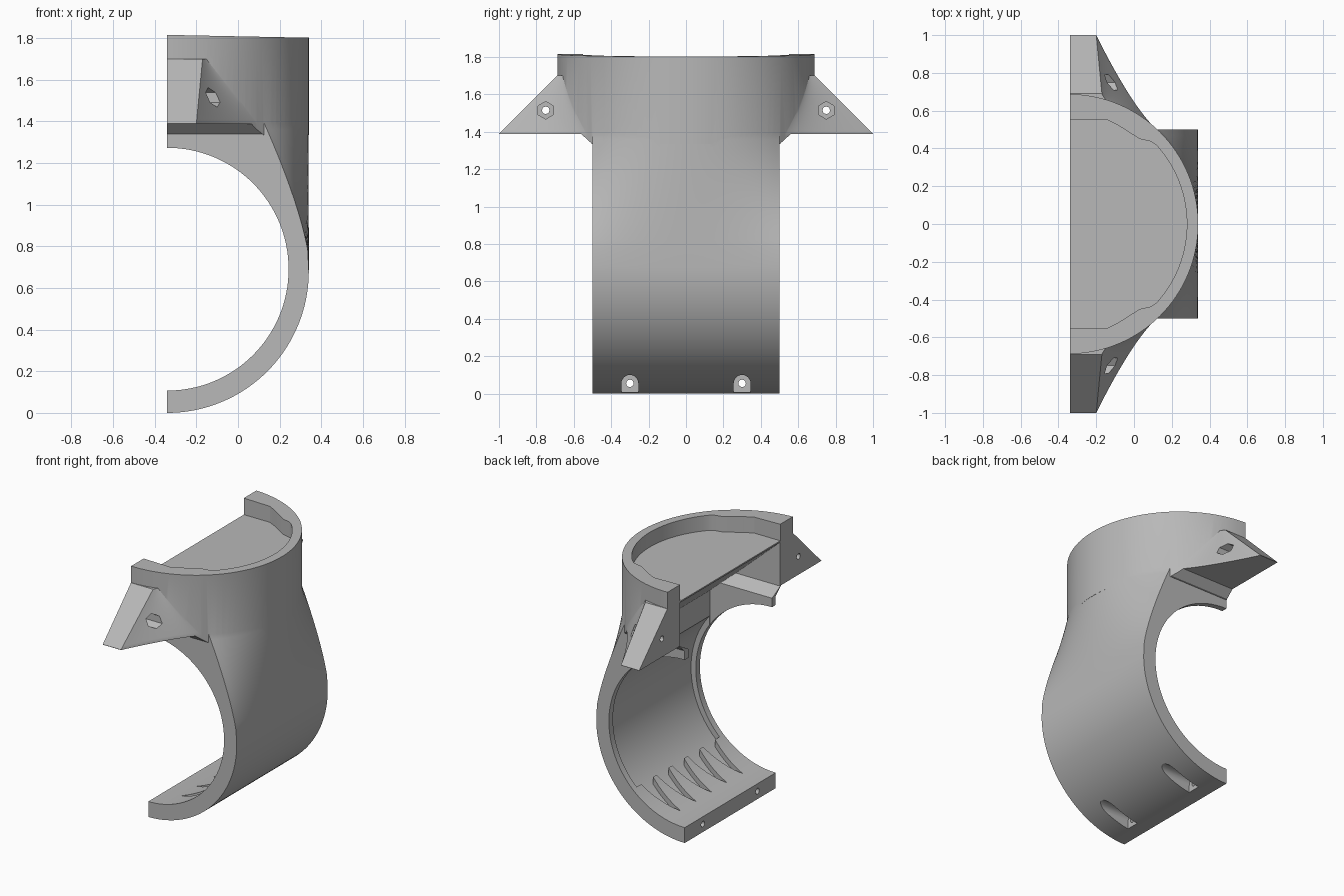
import bpy, bmesh
from math import sin, cos, pi, sqrt, radians

if "Cube" in bpy.data.objects:
    bpy.data.objects.remove(bpy.data.objects["Cube"])

CUT_X = -0.34          # flat face where the half clamp is split
R = 0.68               # outer radius of the lower tube
BORE_Z = 0.69
CUP_X, CUP_R = -0.348, 0.688

grey = bpy.data.materials.new("plain_grey")
grey.use_nodes = True
grey.diffuse_color = (0.48, 0.48, 0.48, 1)
grey.node_tree.nodes["Principled BSDF"].inputs["Base Color"].default_value = (0.48, 0.48, 0.48, 1)


def loft(name, rings):
    """Solid through a list of closed rings with equal point counts."""
    bm = bmesh.new()
    rows = [[bm.verts.new(p) for p in ring] for ring in rings]
    n = len(rows[0])
    for a, b in zip(rows, rows[1:]):
        for i in range(n):
            j = (i + 1) % n
            bm.faces.new((a[i], a[j], b[j], b[i]))
    bm.faces.new(rows[0])
    bm.faces.new(rows[-1])
    bmesh.ops.recalc_face_normals(bm, faces=bm.faces)
    mesh = bpy.data.meshes.new(name)
    bm.to_mesh(mesh)
    bm.free()
    ob = bpy.data.objects.new(name, mesh)
    bpy.context.collection.objects.link(ob)
    mesh.materials.append(grey)
    return ob


def prism(name, pts, axis, lo, hi):
    """Flat outline extruded along one axis."""
    place = {"x": lambda p, d: (d, p[0], p[1]),
             "y": lambda p, d: (p[0], d, p[1]),
             "z": lambda p, d: (p[0], p[1], d)}[axis]
    return loft(name, [[place(p, d) for p in pts] for d in (lo, hi)])


def circle(cx, cy, r, n, start=0.0):
    return [(cx + r * cos(start + 2 * pi * i / n), cy + r * sin(start + 2 * pi * i / n))
            for i in range(n)]


def combine(target, tool, op):
    """Apply a boolean; if one solver returns nothing, try the next."""
    before = target.data.copy()
    bpy.context.view_layer.objects.active = target
    for solver in ("EXACT", "MANIFOLD", "FLOAT"):
        mod = target.modifiers.new(op.lower(), "BOOLEAN")
        mod.operation, mod.solver, mod.object = op, solver, tool
        bpy.ops.object.modifier_apply(modifier=mod.name)
        if len(target.data.polygons):
            break
        target.data = before.copy()
    bpy.data.objects.remove(tool)


def cut(tool):
    combine(clamp, tool, "DIFFERENCE")


# Clamp body: rounded below, blending upward into the round cup
def body_ring(y):
    pts = [(-0.5, y, 0.0)]
    for i in range(33):
        a = pi / 2 * i / 32
        pts.append((CUT_X + R * sin(a), y, R - R * cos(a)))
    round_x = CUP_X + sqrt((CUP_R - 0.002) ** 2 - y * y)
    for i in range(1, 17):
        u = i / 16
        pts.append((0.34 + (round_x - 0.34) * u ** 1.35, y, 0.74 + 0.66 * u))
    return pts + [(round_x, y, 1.5), (-0.5, y, 1.5)]


clamp = loft("clamp_half", [body_ring(-0.5 + i / 32) for i in range(33)])

# Cup with a slightly sloping rim
cup = prism("cup", circle(CUP_X, 0, CUP_R, 128), "z", 1.335, 1.815)
for v in cup.data.vertices:
    if v.co.z > 1.5:
        v.co.z -= (v.co.x - CUT_X) * 0.02
combine(clamp, cup, "UNION")


# Flared ears: sloped flat end, concave flank fading into the cup wall
def ear_ring(s, z):
    k = max(0.0, (z - 1.39) / 0.31)
    tip = (-0.2 + 0.03 * k, 1 - 0.31 * k)
    a = radians(47 + 26 * k)
    r = CUP_R - 0.003
    end = (CUP_X + r * cos(a), r * sin(a))
    d = 0.005 + 0.175 * (1 - k)
    mid = (end[0] - d * sin(a), end[1] + d * cos(a))
    ring = [(-0.45, s * tip[1], z)]
    for i in range(17):
        t = i / 16
        x, y = (p * (1 - t) ** 2 + 2 * q * t * (1 - t) + e * t * t for p, q, e in zip(tip, mid, end))
        ring.append((x, s * y, z))
    return ring + [(-0.1, s * 0.35, z), (-0.45, s * 0.35, z)]


for s in (-1, 1):
    levels = [1.36] + [1.39 + 0.31 * i / 16 for i in range(17)]
    combine(clamp, loft("ear", [ear_ring(s, z) for z in levels]), "UNION")
    cut(prism("ear_underside", [(s * 0.505, 1.3), (s * 0.505, 1.338), (s * 0.56, 1.388),
                                (s * 1.2, 1.388), (s * 1.2, 1.3)], "x", -0.7, 0.5))

# Split plane and main bore
cut(prism("split", [(-2, -2), (CUT_X, -2), (CUT_X, 2), (-2, 2)], "z", -1, 3))
cut(prism("bore", circle(CUT_X, BORE_Z, 0.583, 128), "y", -1, 1))

# Cup recess with its stepped outline
side = [(-0.6, 0.55), (-0.14, 0.55), (-0.08, 0.52), (0.03, 0.45), (0.09, 0.437)]
arc = [(CUT_X + 0.62 * cos(a), 0.62 * sin(a))
       for a in (radians(42 - 84 * i / 28) for i in range(29))]
cut(prism("cup_recess", side + arc + [(x, -y) for x, y in reversed(side)], "z", 1.70, 2.2))

# Hollow under the sloping cup floor
wedge = [(-0.44, 1.78), (0.136, 1.265), (0.136, 0.8), (-0.44, 0.8)]
hollow = prism("hollow", wedge, "y", -0.6, 0.6)
half = [(0.46, 0.7), (0.46, 1.335), (0.549, 1.385), (0.549, 2)]
combine(hollow, prism("hollow_width", half + [(-y, z) for y, z in reversed(half)], "x", -1, 1),
        "INTERSECT")
cut(hollow)

# Inner relief of the bore, ending in a row of pointed teeth
teeth = [(0.06, -0.46)]
for i in range(5):
    y = -0.34 + 0.17 * i
    teeth += [(0.06, y - 0.065), (-0.2, y), (0.06, y + 0.065)]
teeth += [(0.06, 0.46), (0.5, 0.46), (0.5, -0.46)]
relief = prism("relief", circle(CUT_X, BORE_Z, 0.62, 128), "y", -0.455, 0.455)
combine(relief, prism("relief_outline", teeth, "z", 0, 1.12), "INTERSECT")
cut(relief)

# Screw holes: hexagonal pockets in the ears, open slots at the foot
for s in (-1, 1):
    cut(prism("ear_pocket", circle(s * 0.75, 1.515, 0.047, 6, pi / 6), "x", -0.24, 0.4))
    cut(prism("ear_hole", circle(s * 0.75, 1.515, 0.02, 12), "x", -0.5, 0.0))
    arch = [(s * 0.3 + 0.045 * cos(pi * i / 12), 0.055 + 0.045 * sin(pi * i / 12)) for i in range(13)]
    cut(prism("foot_slot", arch + [(s * 0.3 - 0.045, -0.1), (s * 0.3 + 0.045, -0.1)], "x", -0.24, 0.4))
    cut(prism("foot_hole", circle(s * 0.3, 0.055, 0.02, 12), "x", -0.5, 0.0))

# Smooth curved walls, crisp machined edges
bpy.ops.object.select_all(action="DESELECT")
clamp.select_set(True)
bpy.context.view_layer.objects.active = clamp
bpy.ops.object.shade_smooth_by_angle(angle=radians(25))
